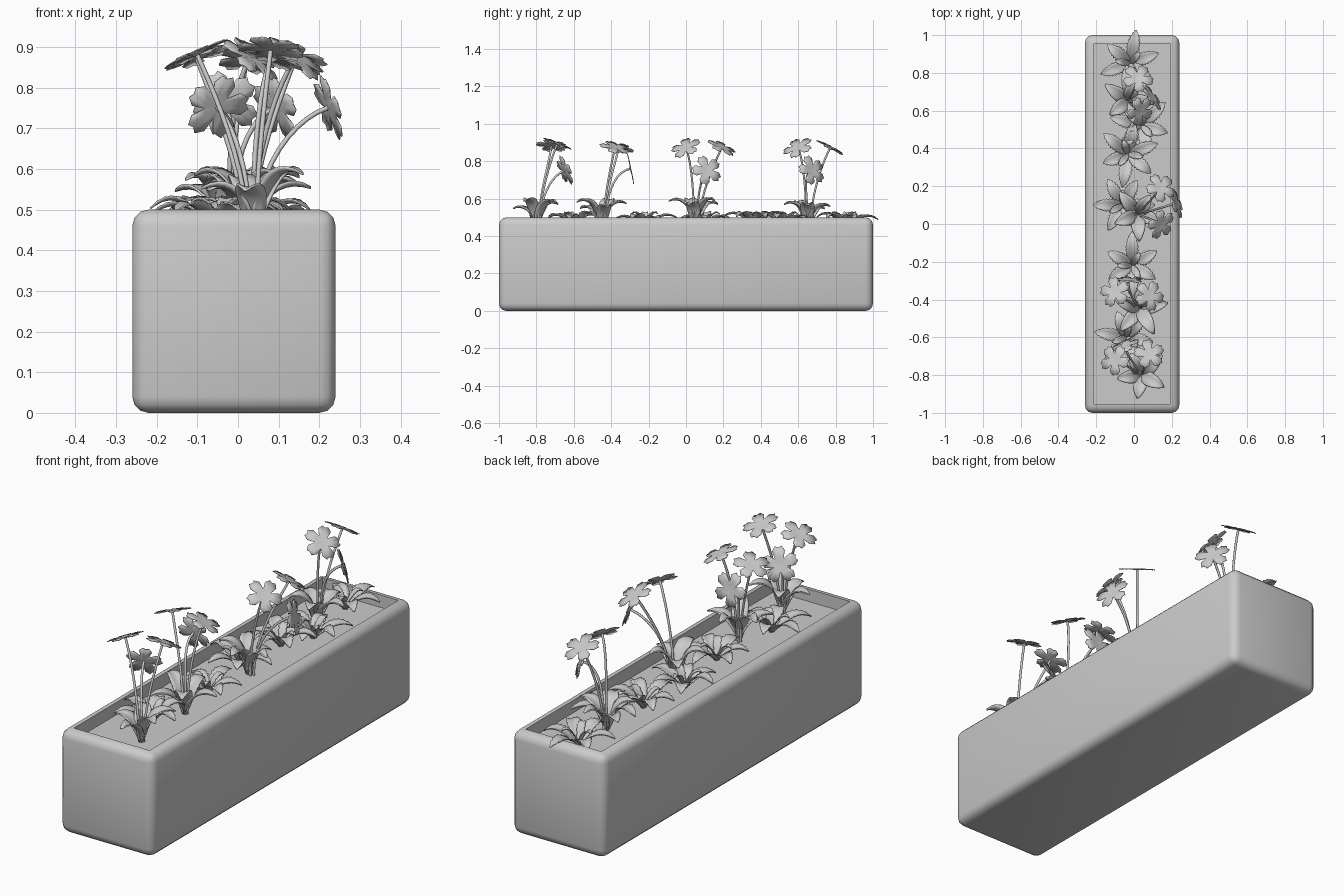
import bpy, bmesh, math, random
from mathutils import Vector

random.seed(4)
SOIL = 0.44

old = bpy.data.objects.get("Cube")
if old:
    bpy.data.objects.remove(old)

grey = bpy.data.materials.new("plain grey")
grey.use_nodes = True
GREY = (0.6, 0.6, 0.6, 1)
grey.diffuse_color = GREY
grey.node_tree.nodes["Principled BSDF"].inputs["Base Color"].default_value = GREY


def add_object(name, data):
    data.materials.append(grey)
    obj = bpy.data.objects.new(name, data)
    bpy.context.collection.objects.link(obj)
    return obj


def finish(name, bm, angle=40):
    mesh = bpy.data.meshes.new(name)
    bmesh.ops.recalc_face_normals(bm, faces=bm.faces)
    bm.to_mesh(mesh)
    bm.free()
    obj = add_object(name, mesh)
    bpy.ops.object.select_all(action="DESELECT")
    obj.select_set(True)
    bpy.context.view_layer.objects.active = obj
    bpy.ops.object.shade_smooth_by_angle(angle=math.radians(angle))
    return obj


def thicken(obj, amount):
    mod = obj.modifiers.new("thickness", "SOLIDIFY")
    mod.thickness = amount
    mod.offset = 0


# Rounded trough with a sunken soil bed
def planter_box():
    bm = bmesh.new()
    bmesh.ops.create_cube(bm, size=1)
    for v in bm.verts:
        v.co = Vector((v.co.x * 0.5 - 0.01, v.co.y * 2, v.co.z * 0.5 + 0.25))
    bmesh.ops.bevel(bm, geom=bm.edges[:], offset=0.04, segments=3,
                    profile=0.5, affect="EDGES")
    top = max(bm.faces, key=lambda f: f.calc_center_median().z + f.calc_area())
    bmesh.ops.inset_region(bm, faces=[top], thickness=0.01)
    for v in bmesh.ops.extrude_discrete_faces(bm, faces=[top])["faces"][0].verts:
        v.co.z = SOIL
    finish("planter_box", bm)


# Arching leaf strip; teeth give it a serrated edge
def add_leaf(bm, base, heading, length, rise, width, steps, bend, steep, fold, teeth):
    out = Vector((math.cos(heading), math.sin(heading), 0))
    side = Vector((-out.y, out.x, 0))
    rows = []
    for i in range(steps + 1):
        t = i / steps
        spine = base + out * length * t ** steep
        spine.z += rise * math.sin(bend * t)
        half = width * (math.sin(math.pi * (0.06 + 0.93 * t)) ** 0.7)
        if teeth and i % 2:
            half *= 0.8
        lift = Vector((0, 0, fold * half))
        rows.append([bm.verts.new(p) for p in (
            spine - side * half + lift, spine - side * half / 2 + lift * 0.3, spine,
            spine + side * half / 2 + lift * 0.3, spine + side * half + lift)])
    for a, b in zip(rows, rows[1:]):
        for k in range(4):
            bm.faces.new((a[k], a[k + 1], b[k + 1], b[k]))


# Five notched petals joined at the middle, slightly cupped
PETAL = ((-36, 0.032), (-25, 0.068), (-10, 0.084), (0, 0.076), (10, 0.084), (25, 0.068))


def add_flower(bm, centre, normal):
    turn = normal.to_track_quat("Z", "Y")
    spin = random.uniform(0, 72)

    def place(r, deg):
        a = math.radians(deg + spin)
        cup = 0.25 * r - 2.6 * r * r
        return bm.verts.new(centre + turn @ Vector((r * math.cos(a), r * math.sin(a), cup)))

    middle = place(0, 0)
    outline = [(r, 72 * k + d) for k in range(5) for d, r in PETAL]
    inner = [place(0.45 * r, d) for r, d in outline]
    outer = [place(r, d) for r, d in outline]
    for i in range(len(outline)):
        j = (i + 1) % len(outline)
        bm.faces.new((middle, inner[i], inner[j]))
        bm.faces.new((inner[i], outer[i], outer[j], inner[j]))


# Stems, flowers and broad basal leaves of one flowering plant
def flowering_plant(label, base, heading, blooms):
    base = Vector((*base, SOIL))
    curve = bpy.data.curves.new(label + "_stems", "CURVE")
    curve.dimensions = "3D"
    curve.bevel_depth = 0.006
    curve.bevel_resolution = 1
    curve.resolution_u = 10
    petals = bmesh.new()
    for centre, normal in blooms:
        centre, normal = Vector(centre), Vector(normal).normalized()
        start = base + (centre - base) * Vector((0.12, 0.12, 0)).x
        start.z = SOIL
        spline = curve.splines.new("BEZIER")
        spline.bezier_points.add(1)
        for point, co, arm in zip(spline.bezier_points, (start, centre),
                                  (Vector((0, 0, 0.17)), normal * 0.09)):
            point.handle_left_type = point.handle_right_type = "FREE"
            point.co, point.handle_left, point.handle_right = co, co - arm, co + arm
        add_flower(petals, centre, normal)
    add_object(label + "_stems", curve)
    thicken(finish(label + "_flowers", petals, 50), 0.003)

    leaves = bmesh.new()
    for k in range(5):
        add_leaf(leaves, base, math.radians(heading + 72 * k), random.uniform(0.12, 0.16),
                 random.uniform(0.11, 0.16), 0.037, 10, 1.9, 1.5, 0.35, False)
    thicken(finish(label + "_leaves", leaves, 60), 0.006)


# Low rosette of serrated leaves
def rosette(label, base, heading):
    bm = bmesh.new()
    for k in range(6):
        add_leaf(bm, Vector((*base, SOIL)), math.radians(heading + 60 * k),
                 random.uniform(0.14, 0.18), random.uniform(0.06, 0.085),
                 0.036, 18, 2.3, 1, 0.3, True)
    for k in range(3):
        add_leaf(bm, Vector((*base, SOIL + 0.01)), math.radians(heading + 30 + 120 * k),
                 0.08, 0.075, 0.02, 12, 2, 1, 0.3, True)
    thicken(finish(label, bm, 60), 0.004)


planter_box()

flowering_plant("front_plant", (0.04, -0.8), -100, (
    ((-0.1, -0.72, 0.88), (-0.4, 0.1, 0.9)),
    ((0.08, -0.69, 0.89), (0.1, 0.35, 0.9)),
    ((-0.05, -0.65, 0.75), (-0.35, 0.8, 0.35))))
flowering_plant("second_plant", (0.03, -0.45), -60, (
    ((-0.1, -0.36, 0.87), (-0.3, 0.2, 0.9)),
    ((0.08, -0.38, 0.87), (0.35, 0.2, 0.9)),
    ((-0.03, -0.3, 0.76), (0, 0.95, 0.2))))
flowering_plant("third_plant", (0.02, 0.05), -15, (
    ((0.14, 0.0, 0.87), (0.5, -0.3, 0.7)),
    ((0.14, 0.19, 0.87), (0.3, 0.4, 0.85)),
    ((0.22, 0.11, 0.75), (0.9, 0.3, 0.3))))
flowering_plant("back_plant", (-0.03, 0.65), 0, (
    ((0.03, 0.6, 0.87), (0.5, -0.3, 0.7)),
    ((0.02, 0.77, 0.87), (0.1, 0.45, 0.85)),
    ((0.09, 0.67, 0.75), (0.75, 0.55, 0.3))))

for i, (x, y, heading) in enumerate((
        (-0.02, 0.85, 20), (0.04, 0.52, 45), (-0.03, 0.37, 80),
        (-0.06, 0.1, 60), (-0.01, -0.22, 30), (-0.04, -0.6, 50))):
    rosette(f"ground_rosette_{i + 1}", (x, y), heading)
